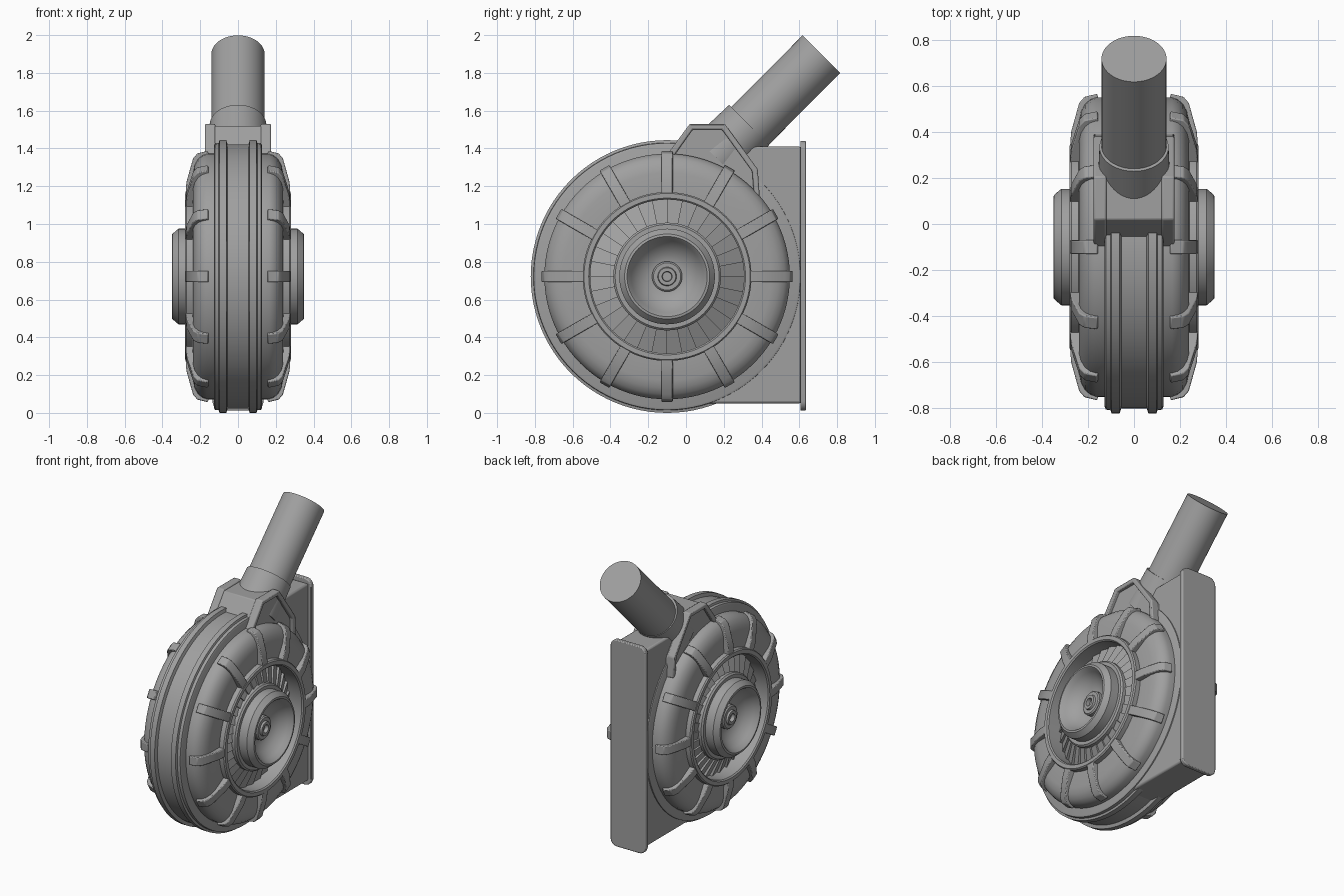
import bpy, bmesh, math
from mathutils import Vector, Matrix

if "Cube" in bpy.data.objects:
    bpy.data.objects.remove(bpy.data.objects["Cube"], do_unlink=True)

AXIS = Vector((0, -0.10, 0.722))  # wheel centre
grey = bpy.data.materials.new("Plain grey")
grey.use_nodes = True
grey.diffuse_color = (0.35, 0.35, 0.35, 1)
grey.node_tree.nodes["Principled BSDF"].inputs["Base Color"].default_value = (0.35, 0.35, 0.35, 1)


def finish(name, bm, loc=(0, 0, 0), mirror=False, bevel=0, smooth=True):
    bmesh.ops.recalc_face_normals(bm, faces=bm.faces)
    mesh = bpy.data.meshes.new(name)
    bm.to_mesh(mesh)
    bm.free()
    mesh.materials.append(grey)
    obj = bpy.data.objects.new(name, mesh)
    obj.location = loc
    bpy.context.collection.objects.link(obj)
    if bevel:
        b = obj.modifiers.new("Bevel", 'BEVEL')
        b.width, b.segments, b.limit_method = bevel, 2, 'ANGLE'
    if mirror:
        obj.modifiers.new("Mirror", 'MIRROR').use_mirror_merge = False
    if smooth:
        bpy.ops.object.select_all(action='DESELECT')
        obj.select_set(True)
        bpy.context.view_layer.objects.active = obj
        bpy.ops.object.shade_smooth_by_angle(angle=math.radians(32))
    return obj


def lathe(name, profile, mirror=True, steps=96):
    """Spin (radius, x) points about the wheel axle."""
    bm = bmesh.new()
    verts = [bm.verts.new((x, 0, r)) for r, x in profile]
    edges = [bm.edges.new(p) for p in zip(verts, verts[1:])]
    bmesh.ops.spin(bm, geom=verts + edges, cent=(0, 0, 0), axis=(1, 0, 0),
                   angle=math.tau, steps=steps, use_merge=True)
    bmesh.ops.remove_doubles(bm, verts=bm.verts, dist=1e-5)
    return finish(name, bm, AXIS, mirror)


def prism(bm, points, x0, x1):
    """Extrude a (y, z) outline between two x positions."""
    face = bm.faces.new([bm.verts.new((x0, y, z)) for y, z in points])
    new = bmesh.ops.extrude_face_region(bm, geom=[face])["geom"]
    verts = [g for g in new if isinstance(g, bmesh.types.BMVert)]
    bmesh.ops.translate(bm, verts=verts, vec=(x1 - x0, 0, 0))
    return verts


def box(name, lo, hi, bevel, corner=0):
    bm = bmesh.new()
    prism(bm, [(lo[1], lo[2]), (hi[1], lo[2]), (hi[1], hi[2]), (lo[1], hi[2])], lo[0], hi[0])
    if corner:
        along_y = [e for e in bm.edges
                   if abs((e.verts[0].co - e.verts[1].co).normalized().y) > 0.9]
        bmesh.ops.bevel(bm, geom=along_y, offset=corner, segments=6, profile=0.5, affect='EDGES')
    return finish(name, bm, bevel=bevel)


# Casing drum with its two raised bands
half = [(0.70, 0.055), (0.722, 0.062), (0.722, 0.098), (0.708, 0.102), (0.706, 0.122), (0.695, 0.127), (0, 0.127)]
lathe("drum_casing", [(r, -x) for r, x in reversed(half)] + half, mirror=False)

# Rounded side shells and raised intake rings
lathe("side_shell", [(0.65, 0.12), (0.65, 0.165), (0.641, 0.19), (0.622, 0.212), (0.59, 0.23),
                     (0.55, 0.239), (0.43, 0.24)])
lathe("intake_ring", [(0.447, 0.22), (0.447, 0.272), (0.44, 0.28), (0.415, 0.28),
                      (0.407, 0.272), (0.407, 0.12)])

# Twelve ribs wrapped over each side shell
bm = bmesh.new()
rib = [(0.43, 0.2), (0.43, 0.278), (0.5, 0.273), (0.625, 0.238), (0.652, 0.215), (0.665, 0.16), (0.63, 0.15)]
for i in range(12):
    spin = Matrix.Rotation(i * math.tau / 12, 3, 'X')
    ends = [[bm.verts.new(spin @ Vector((x, w, r))) for r, x in rib] for w in (-0.03, 0.03)]
    bm.faces.new(ends[0])
    bm.faces.new(ends[1])
    for j in range(len(rib)):
        k = (j + 1) % len(rib)
        bm.faces.new((ends[0][j], ends[0][k], ends[1][k], ends[1][j]))
finish("shell_ribs", bm, AXIS, mirror=True, bevel=0.005)

# Fan blades: overlapping tilted vanes on a cone
bm = bmesh.new()
COUNT = 32
for i in range(COUNT):
    a0, a1 = (i * math.tau / COUNT, (i + 1) * math.tau / COUNT)

    def vert(a, r, x):
        return bm.verts.new((x, r * math.sin(a), r * math.cos(a)))
    high = [vert(a0, 0.27, 0.235), vert(a0, 0.41, 0.185)]
    low = [vert(a1, 0.27, 0.225), vert(a1, 0.41, 0.165)]
    foot = [vert(a0, 0.27, 0.13), vert(a0, 0.41, 0.13)]
    bm.faces.new((high[0], high[1], low[1], low[0]))
    bm.faces.new((high[0], foot[0], foot[1], high[1]))
finish("fan_blades", bm, AXIS, mirror=True, smooth=False)

# Hub with dished face and a centre nut
lathe("fan_hub", [(0.285, 0.12), (0.285, 0.245), (0.275, 0.255), (0.253, 0.255), (0.253, 0.315),
                  (0.245, 0.325), (0.225, 0.348), (0.212, 0.35), (0.205, 0.343), (0.19, 0.315),
                  (0.155, 0.275), (0.115, 0.25), (0.08, 0.24), (0, 0.24)])
lathe("centre_nut", [(0.08, 0.235), (0.08, 0.265), (0.072, 0.272), (0.05, 0.272), (0.046, 0.285),
                     (0.027, 0.285), (0.024, 0.26), (0, 0.26)], steps=48)

# Outlet duct and its rounded end flange
box("outlet_duct", (-0.115, -0.10, 0.05), (0.115, 0.61, 1.41), 0.012)
box("outlet_flange", (-0.135, 0.605, 0.012), (0.135, 0.635, 1.44), 0.006, corner=0.05)

# Neck block with a raised frame along each side
outline = [(-0.12, 1.34), (0.02, 1.53), (0.205, 1.53), (0.38, 1.29), (0.39, 1.15)]
bm = bmesh.new()
prism(bm, [(y, z - 0.01) for y, z in outline] + [(0.2, 1.1), (-0.05, 1.2)], -0.15, 0.15)
finish("neck_block", bm, bevel=0.006)
inner = [(-0.085, 1.33), (0.035, 1.5), (0.19, 1.5), (0.35, 1.28), (0.36, 1.15)]
bm = bmesh.new()
prism(bm, outline + inner[::-1], 0.12, 0.175)
finish("neck_frame", bm, mirror=True, bevel=0.007)


def tube(name, start, end, r0, r1):
    a, b = Vector(start), Vector(end)
    bm = bmesh.new()
    bmesh.ops.create_cone(bm, cap_ends=True, segments=64, radius1=r0, radius2=r1, depth=(b - a).length)
    bmesh.ops.rotate(bm, verts=bm.verts, matrix=(b - a).to_track_quat('Z', 'Y').to_matrix())
    return finish(name, bm, (a + b) / 2)


# Slanted pipe and its collar
tube("pipe", (0, 0.20, 1.38), (0, 0.717, 1.899), 0.141, 0.141)
tube("pipe_collar", (0, 0.16, 1.35), (0, 0.335, 1.525), 0.158, 0.15)
